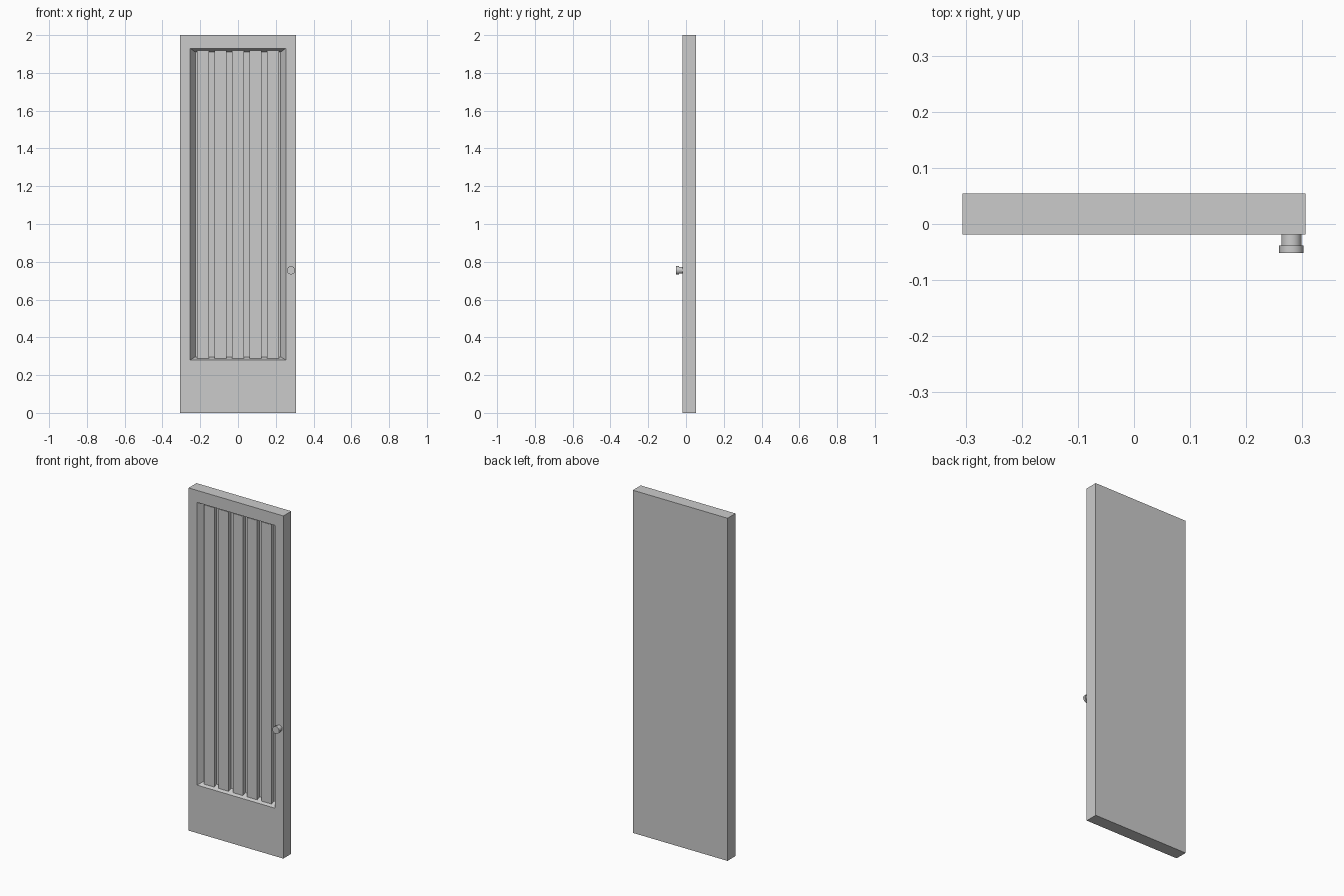
import bpy
import bmesh
from math import radians
from mathutils import Matrix, Vector

cube = bpy.data.objects.get("Cube")
if cube:
    bpy.data.objects.remove(cube, do_unlink=True)

# Single material
gray = bpy.data.materials.new("light_gray")
gray.use_nodes = True
gray.diffuse_color = (0.6, 0.6, 0.6, 1)
gray.node_tree.nodes["Principled BSDF"].inputs["Base Color"].default_value = (0.6, 0.6, 0.6, 1)

FRONT, BACK = -0.019, 0.054
FLOOR = FRONT + 0.04      # recess floor
SLAT_FRONT = FRONT + 0.018


def finish(bm, name):
    mesh = bpy.data.meshes.new(name)
    bm.to_mesh(mesh)
    bm.free()
    mesh.materials.append(gray)
    obj = bpy.data.objects.new(name, mesh)
    bpy.context.collection.objects.link(obj)
    return obj


def box(bm, low, high):
    low, high = Vector(low), Vector(high)
    matrix = Matrix.Translation((low + high) / 2) @ Matrix.Diagonal((*(high - low), 1))
    bmesh.ops.create_cube(bm, size=1, matrix=matrix)


def inset_to(bm, face, half_width, bottom, top, y):
    """Inset a face, then fit its inner rectangle to the given bounds."""
    bmesh.ops.inset_individual(bm, faces=[face], thickness=0.01)
    middle = face.calc_center_median()
    for v in face.verts:
        v.co = (half_width if v.co.x > middle.x else -half_width, y,
                top if v.co.z > middle.z else bottom)


# Door slab with a sloping recess in the front
bm = bmesh.new()
box(bm, (-0.306, FRONT, 0), (0.306, BACK, 2))
bm.normal_update()
front = min(bm.faces, key=lambda f: f.calc_center_median().y)
inset_to(bm, front, 0.253, 0.28, 1.93, FRONT)
inset_to(bm, front, 0.226, 0.297, 1.91, FLOOR)
finish(bm, "door_panel")

# Five upright slats standing on the recess floor
for i in range(5):
    x = (i - 2) * 0.0925
    bm = bmesh.new()
    box(bm, (x - 0.0325, SLAT_FRONT, 0.287), (x + 0.0325, FLOOR + 0.005, 1.918))
    finish(bm, f"slat_{i + 1}")

# Round knob on the left stile
bm = bmesh.new()
for radius, start, end in ((0.018, FRONT + 0.005, -0.038), (0.0218, -0.038, -0.052)):
    matrix = Matrix.Translation((0.2805, (start + end) / 2, 0.755)) @ Matrix.Rotation(radians(90), 4, "X")
    bmesh.ops.create_cone(bm, cap_ends=True, segments=32, radius1=radius, radius2=radius,
                          depth=abs(end - start), matrix=matrix)
knob = finish(bm, "knob")
bpy.ops.object.select_all(action="DESELECT")
knob.select_set(True)
bpy.context.view_layer.objects.active = knob
bpy.ops.object.shade_smooth_by_angle(angle=radians(30))
